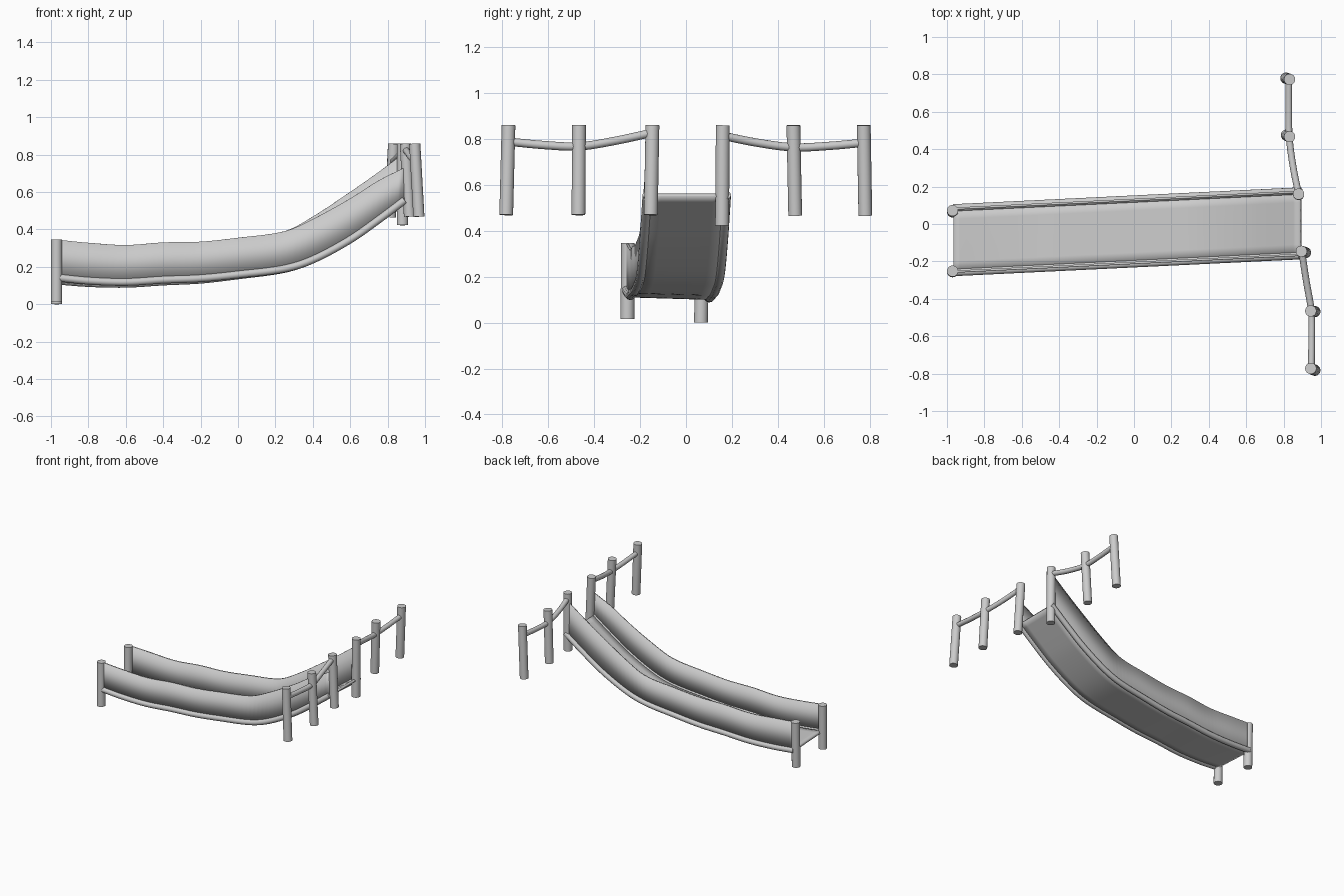
import bpy, bmesh, math
from mathutils import Vector

if "Cube" in bpy.data.objects:
    bpy.data.objects.remove(bpy.data.objects["Cube"])

X0, X1, N = -0.965, 0.89, 56

# (x, floor edge z, wall top z) along each side of the bridge
FRONT = [(-0.97, .142, .345), (-0.8, .125, .328), (-0.6, .118, .316), (-0.4, .13, .33),
         (-0.2, .138, .334), (0, .158, .355), (0.25, .19, .39), (0.4, .238, .455),
         (0.6, .345, .565), (0.75, .45, .66), (0.89, .555, .73)]
BACK = [(-0.97, .125, .34), (-0.8, .112, .328), (-0.6, .108, .316), (-0.4, .12, .33),
        (-0.2, .13, .334), (0, .153, .355), (0.25, .188, .39), (0.4, .238, .468),
        (0.6, .345, .60), (0.75, .45, .705), (0.89, .555, .81)]


def sample(pts, x, k):
    """Smooth (Hermite) interpolation of column k at x."""
    def slope(i):
        a, b = pts[max(i - 1, 0)], pts[min(i + 1, len(pts) - 1)]
        return (b[k] - a[k]) / (b[0] - a[0])
    i = 0
    while i < len(pts) - 2 and x > pts[i + 1][0]:
        i += 1
    h = pts[i + 1][0] - pts[i][0]
    t = (x - pts[i][0]) / h
    return ((2*t**3 - 3*t**2 + 1) * pts[i][k] + (t**3 - 2*t**2 + t) * h * slope(i)
            + (3*t**2 - 2*t**3) * pts[i + 1][k] + (t**3 - t**2) * h * slope(i + 1))


def front_y(x):
    return -0.255 + (x - X0) / (X1 - X0) * 0.09


def back_y(x):
    return 0.082 + (x - X0) / (X1 - X0) * 0.09


def smooth(ob, angle=40):
    bpy.ops.object.select_all(action='DESELECT')
    ob.select_set(True)
    bpy.context.view_layer.objects.active = ob
    bpy.ops.object.shade_smooth_by_angle(angle=math.radians(angle))


def sheet(name, rows, thickness):
    """Skin between rows of points, thickened about its middle."""
    bm = bmesh.new()
    vs = [[bm.verts.new(p) for p in r] for r in rows]
    for a, b in zip(vs, vs[1:]):
        for j in range(len(a) - 1):
            bm.faces.new((a[j], b[j], b[j + 1], a[j + 1]))
    bmesh.ops.recalc_face_normals(bm, faces=bm.faces)
    me = bpy.data.meshes.new(name)
    bm.to_mesh(me)
    bm.free()
    ob = bpy.data.objects.new(name, me)
    bpy.context.collection.objects.link(ob)
    smooth(ob)
    m = ob.modifiers.new("thickness", 'SOLIDIFY')
    m.thickness = thickness
    m.offset = 0
    return ob


def tube(name, pts, radius):
    """Round bar following a smooth path."""
    cu = bpy.data.curves.new(name, 'CURVE')
    cu.dimensions = '3D'
    cu.bevel_depth = radius
    cu.bevel_resolution = 4
    cu.use_fill_caps = True
    sp = cu.splines.new('POLY')
    sp.points.add(len(pts) - 1)
    for p, c in zip(sp.points, pts):
        p.co = (*c, 1)
    sp.use_smooth = True
    ob = bpy.data.objects.new(name, cu)
    bpy.context.collection.objects.link(ob)


def post(name, bottom, top, r=0.03):
    a, b = Vector(bottom), Vector(top)
    bpy.ops.mesh.primitive_cylinder_add(vertices=24, radius=r, depth=(b - a).length,
                                        location=(a + b) / 2)
    ob = bpy.context.object
    ob.name = name
    ob.rotation_euler = (b - a).to_track_quat('Z', 'Y').to_euler()
    smooth(ob)


xs = [X0 + (X1 - X0) * i / N for i in range(N + 1)]

# Bridge floor
floor_rows = []
for x in xs:
    a = Vector((x, front_y(x), sample(FRONT, x, 1)))
    b = Vector((x, back_y(x), sample(BACK, x, 1)))
    floor_rows.append([a.lerp(b, j / 6) for j in range(7)])
sheet("bridge_floor", floor_rows, 0.018)

# Side walls and the ropes along their lower edges
for side, pts, fy, out in (("front", FRONT, front_y, -1), ("back", BACK, back_y, 1)):
    sheet(side + "_wall",
          [[Vector((x, fy(x), sample(pts, x, 1))), Vector((x, fy(x), sample(pts, x, 2)))]
           for x in xs], 0.012)
    tube(side + "_edge_rope",
         [(x, fy(x) + out * 0.004, sample(pts, x, 1)) for x in xs], 0.02)

# Low end posts
post("low_front_post", (-0.97, -0.255, 0.015), (-0.97, -0.252, 0.345))
post("low_back_post", (-0.97, 0.065, 0), (-0.97, 0.072, 0.34))

# High end posts
post("high_back_post", (0.88, 0.157, 0.422), (0.88, 0.16, 0.858))
post("back_fence_post_1", (0.815, 0.475, 0.465), (0.832, 0.467, 0.858))
post("back_fence_post_2", (0.812, 0.78, 0.465), (0.832, 0.773, 0.858))
post("high_front_post", (0.917, -0.153, 0.468), (0.895, -0.146, 0.858))
post("front_fence_post_1", (0.967, -0.468, 0.468), (0.945, -0.465, 0.858))
post("front_fence_post_2", (0.967, -0.782, 0.468), (0.945, -0.772, 0.858))

# Sagging fence rails, given as (y, x, z)
for name, ctrl in (
        ("back_rail", [(0.16, 0.88, .812), (0.31, 0.85, .782), (0.467, 0.83, .762),
                       (0.62, 0.828, .768), (0.775, 0.828, .782)]),
        ("front_rail", [(-0.775, 0.948, .787), (-0.62, 0.95, .772), (-0.466, 0.948, .766),
                        (-0.31, 0.922, .79), (-0.148, 0.897, .825)])):
    y0, y1 = ctrl[0][0], ctrl[-1][0]
    ys = [y0 + (y1 - y0) * i / 24 for i in range(25)]
    tube(name, [(sample(ctrl, y, 1), y, sample(ctrl, y, 2)) for y in ys], 0.018)
